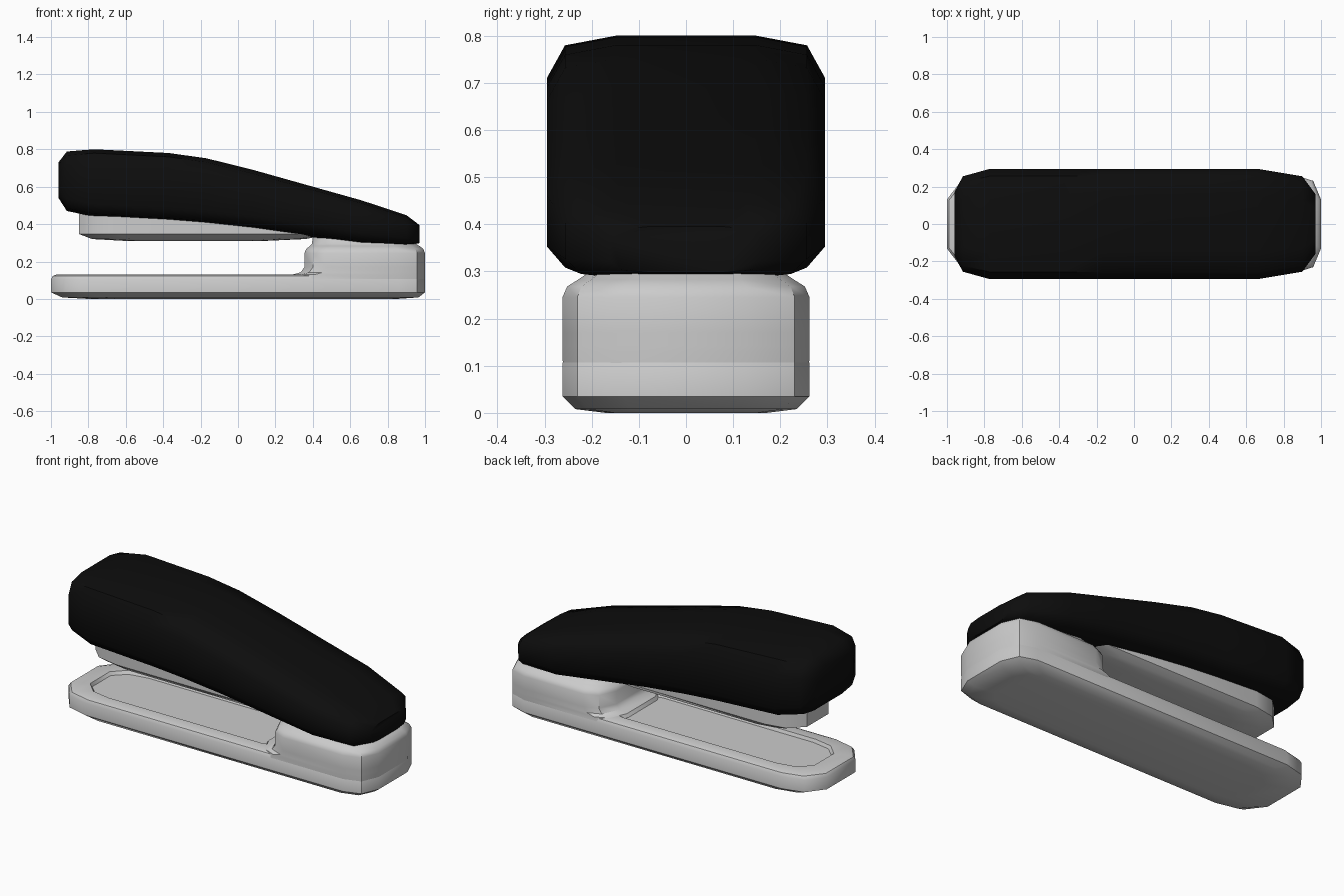
import bpy, bmesh, math

if "Cube" in bpy.data.objects:
    bpy.data.objects.remove(bpy.data.objects["Cube"])


def loft(name, rings, angle=40, color=None):
    """Skin closed rings of equal size and cap both ends."""
    bm = bmesh.new()
    loops = [[bm.verts.new(p) for p in ring] for ring in rings]
    n = len(loops[0])
    for a, b in zip(loops, loops[1:]):
        for i in range(n):
            j = (i + 1) % n
            bm.faces.new((a[i], a[j], b[j], b[i]))
    bm.faces.new(loops[0][::-1])
    bm.faces.new(loops[-1])
    bmesh.ops.recalc_face_normals(bm, faces=bm.faces)
    mesh = bpy.data.meshes.new(name)
    bm.to_mesh(mesh)
    bm.free()
    obj = bpy.data.objects.new(name, mesh)
    bpy.context.collection.objects.link(obj)
    bpy.ops.object.select_all(action='DESELECT')
    obj.select_set(True)
    bpy.context.view_layer.objects.active = obj
    bpy.ops.object.shade_smooth_by_angle(angle=math.radians(angle))
    if color:
        mat = bpy.data.materials.new(name)
        mat.diffuse_color = color
        mat.use_nodes = True
        mat.node_tree.nodes["Principled BSDF"].inputs["Base Color"].default_value = mat.diffuse_color
        mesh.materials.append(mat)
    return obj


def plan(x0, x1, hw, z, cl=0.20, cr=0.14):
    """Horizontal outline with two-step corners; cl, cr = corner lengths."""
    half = [(x0, hw * .5), (x0 + .38 * cl, hw * .88), (x0 + cl, hw),
            (x1 - cr, hw), (x1 - .3 * cr, hw * .88), (x1, hw * .5)]
    return [(x, y, z) for x, y in half] + [(x, -y, z) for x, y in half[::-1]]


def section(x, zb, zt, hw):
    """Upright twelve-sided cross-section of the cover."""
    h = zt - zb
    d, e = min(.09, .28 * h), min(.065, .25 * h)
    half = [(hw * .5, zt), (hw * .87, zt - d * .23), (hw, zt - d),
            (hw, zb + e), (hw * .87, zb + e * .23), (hw * .5, zb)]
    return [(x, y, z) for y, z in half] + [(x, -y, z) for y, z in half[::-1]]


# Base slab with the recessed tray in its top
loft("base", [
    plan(-.80, .85, .17, 0),
    plan(-.94, .965, .235, .008),
    plan(-1, 1, .262, .035),
    plan(-1, 1, .262, .105),
    plan(-.99, .99, .253, .123),
    plan(-.97, .97, .235, .13),
    plan(-.89, .40, .18, .13, .18, .12),
    plan(-.88, .39, .172, .112, .18, .12),
])

# Raised heel, flared where it meets the slab
loft("heel", [
    plan(.27, .999, .261, .10, .12),
    plan(.29, 1, .262, .13, .12),
    plan(.335, 1, .262, .142, .12),
    plan(.355, 1, .262, .17, .12),
    plan(.355, 1, .262, .245, .12),
    plan(.365, .99, .252, .268, .12),
    plan(.385, .97, .228, .283, .12),
    plan(.395, .95, .21, .295, .12),
    plan(.40, .90, .19, .33, .12),
])

# Staple magazine tucked under the cover
loft("magazine", [
    plan(-.60, .14, .12, .31),
    plan(-.78, .36, .175, .32),
    plan(-.85, .50, .20, .347),
    plan(-.85, .50, .20, .37),
    plan(-.85, .10, .20, .46),
])

# Black top cover, lofted from front to hinge
loft("cover", [section(*s) for s in [
    (-.96, .54, .73, .17), (-.915, .47, .788, .255), (-.77, .44, .80, .295),
    (-.37, .418, .78, .295), (-.17, .402, .752, .295), (.08, .375, .69, .295),
    (.40, .33, .60, .295), (.66, .295, .527, .295), (.90, .285, .448, .255),
    (.97, .298, .395, .16)]], 50, (.004, .004, .004, 1))
